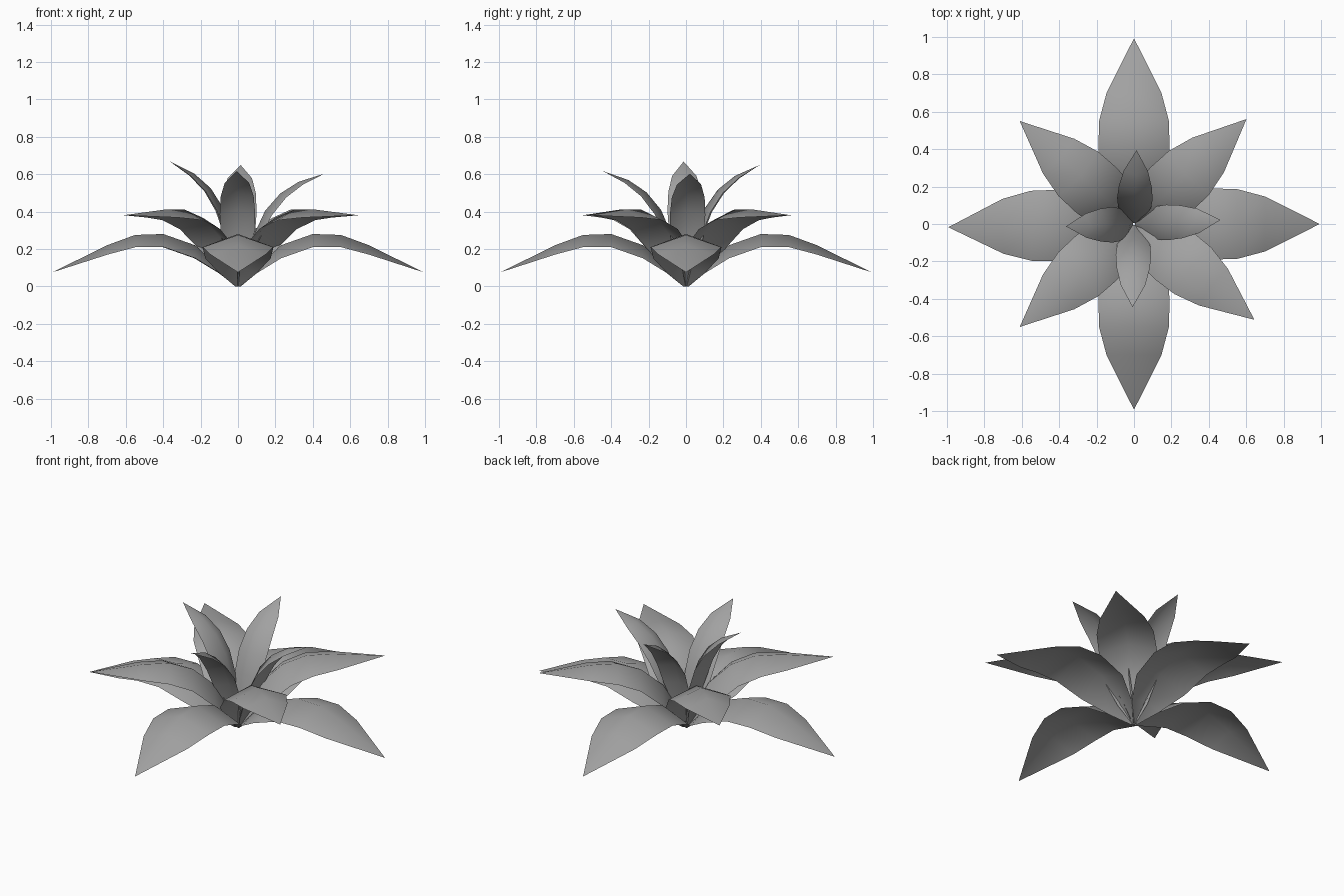
import bpy
import bmesh
from math import radians
from mathutils import Matrix, Vector

cube = bpy.data.objects.get("Cube")
if cube:
    bpy.data.objects.remove(cube, do_unlink=True)

# One plain grey for every leaf
GREY = (0.36, 0.36, 0.36, 1.0)
leaf_grey = bpy.data.materials.new("leaf_grey")
leaf_grey.use_nodes = True
leaf_grey.diffuse_color = GREY
leaf_grey.node_tree.nodes["Principled BSDF"].inputs["Base Color"].default_value = GREY

# Leaf stations: distance along, midrib height, half width, drop of the edge
BROAD = [(0.01, 0.0, 0.015, 0.0), (0.10, 0.11, 0.10, 0.04), (0.23, 0.22, 0.175, 0.07),
         (0.40, 0.28, 0.19, 0.07), (0.55, 0.275, 0.187, 0.065), (0.70, 0.22, 0.147, 0.05)]
BROAD_TIP = (0.993, 0.075)
SLIM = [(0.01, 0.0, 0.012, 0.0), (0.14, 0.054, 0.055, 0.02), (0.282, 0.103, 0.088, 0.035),
        (0.41, 0.131, 0.095, 0.04), (0.531, 0.123, 0.088, 0.035), (0.641, 0.083, 0.065, 0.025)]
SLIM_TIP = (0.76, 0.0)


def make_leaf(name, stations, tip, azimuth, tilt=0.0, size=1.0, width=1.0):
    """Roof-shaped leaf sheet, tilted up and turned round the stem."""
    bm = bmesh.new()
    turn = Matrix.Rotation(radians(azimuth), 4, "Z") @ Matrix.Rotation(radians(-tilt), 4, "Y")

    def vert(x, y, z):
        return bm.verts.new(turn @ Vector((x * size, y * width, z * size)))

    rows = [(vert(x, w, z - d), vert(x, 0, z), vert(x, -w, z - d)) for x, z, w, d in stations]
    for (l0, m0, r0), (l1, m1, r1) in zip(rows, rows[1:]):
        bm.faces.new((m0, m1, l1, l0))
        bm.faces.new((r0, r1, m1, m0))
    end = vert(tip[0], 0, tip[1])
    left, mid, right = rows[-1]
    bm.faces.new((mid, end, left))
    bm.faces.new((right, end, mid))
    for face in bm.faces:
        face.smooth = True
    mesh = bpy.data.meshes.new(name)
    bm.to_mesh(mesh)
    bm.free()
    mesh.materials.append(leaf_grey)
    bpy.context.collection.objects.link(bpy.data.objects.new(name, mesh))


# Low outer ring
for i, azimuth in enumerate((0, 90, 181, 270)):
    make_leaf(f"outer_leaf_{i + 1}", BROAD, BROAD_TIP, azimuth)

# Middle ring on the diagonals
for i, azimuth in enumerate((43, 138, 222, 321.5)):
    make_leaf(f"middle_leaf_{i + 1}", BROAD, BROAD_TIP, azimuth, 20.5, 0.91, 0.85)

# Upright inner ring, each leaf leaning a little differently
for i, (azimuth, tilt) in enumerate(((2.7, 52.5), (88, 58.7), (182, 61.4), (269, 54.2))):
    make_leaf(f"inner_leaf_{i + 1}", SLIM, SLIM_TIP, azimuth, tilt)
